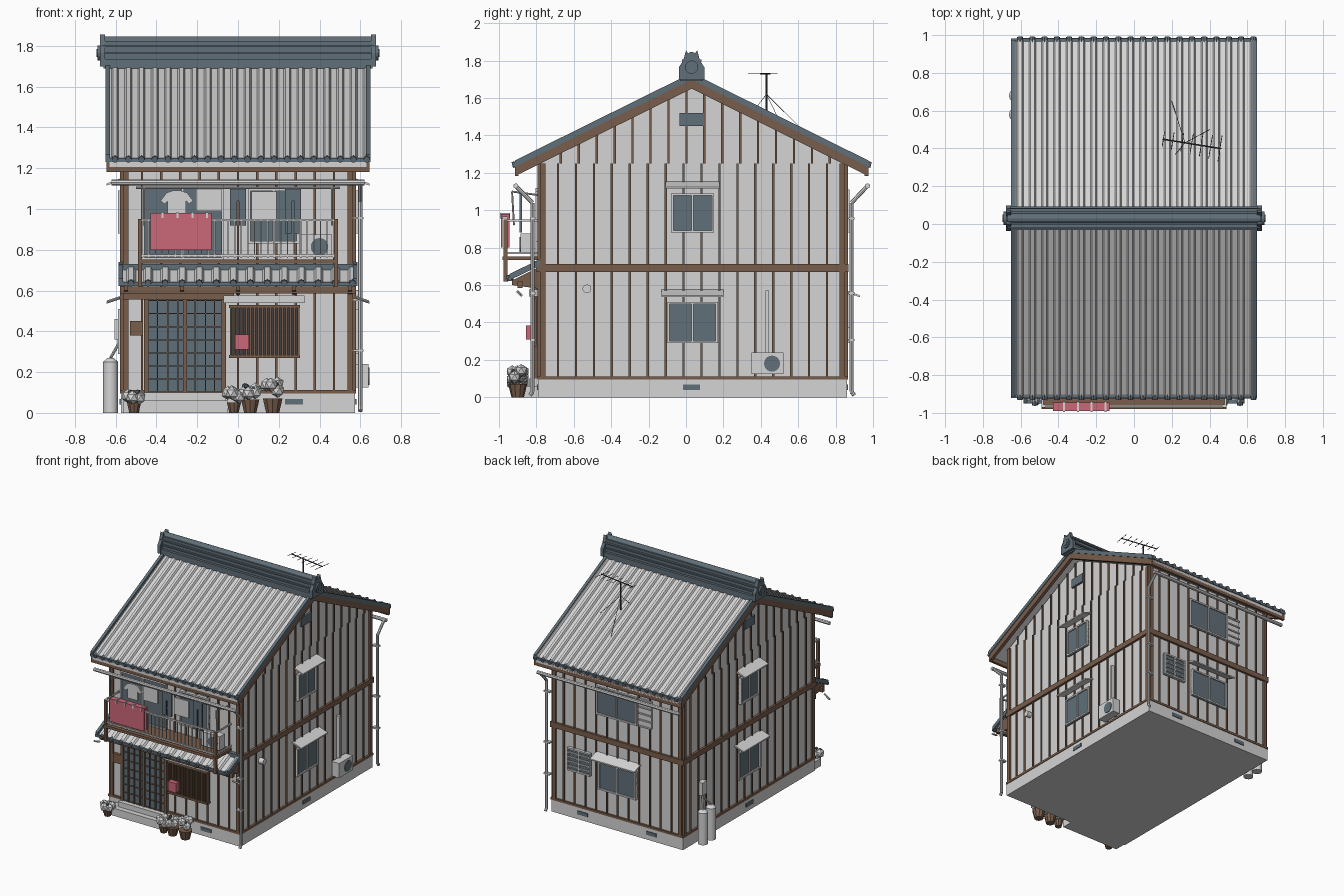
import bpy, bmesh, random
from math import pi, sin, cos
from mathutils import Vector, Matrix

random.seed(4)
if "Cube" in bpy.data.objects:
    bpy.data.objects.remove(bpy.data.objects["Cube"])


def colour(name, *rgb):
    mat = bpy.data.materials.new(name)
    mat.use_nodes = True
    mat.diffuse_color = (*rgb, 1)
    mat.node_tree.nodes["Principled BSDF"].inputs["Base Color"].default_value = (*rgb, 1)
    return mat


PALE = colour("pale grey", .66, .66, .66)
SLATE = colour("slate blue", .12, .16, .19)
BROWN = colour("timber brown", .19, .11, .07)
RED = colour("soft red", .6, .14, .19)
DARK = colour("dark interior", .05, .05, .055)


class Part:
    """Collects simple solids into one object."""

    def __init__(self, name, mat, smooth=False):
        self.name, self.mat, self.smooth = name, mat, smooth
        self.bm = bmesh.new()

    def __enter__(self):
        return self

    def box(self, a, b):
        a, b = Vector(a), Vector(b)
        size = [abs(c) for c in b - a]
        bmesh.ops.create_cube(self.bm, size=1, matrix=Matrix.Translation((a + b) / 2) @ Matrix.Diagonal((*size, 1)))

    def panel(self, wall, u, d, z):
        self.box(wall(u[0], d[0], z[0]), wall(u[1], d[1], z[1]))

    def rod(self, a, b, r, r_end=None, sides=8):
        a, b = Vector(a), Vector(b)
        turn = (b - a).to_track_quat('Z', 'Y').to_matrix().to_4x4()
        bmesh.ops.create_cone(self.bm, cap_ends=True, segments=sides, radius1=r, radius2=r if r_end is None else r_end,
                              depth=(b - a).length, matrix=Matrix.Translation((a + b) / 2) @ turn)

    def pipe(self, points, r):
        for a, b in zip(points, points[1:]):
            self.rod(a, b, r)

    def prism(self, outline, shift):
        face = self.bm.faces.new([self.bm.verts.new(p) for p in outline])
        grown = bmesh.ops.extrude_face_region(self.bm, geom=[face], use_keep_orig=True)["geom"]
        bmesh.ops.translate(self.bm, vec=shift, verts=[v for v in grown if isinstance(v, bmesh.types.BMVert)])

    def __exit__(self, *_):
        bmesh.ops.recalc_face_normals(self.bm, faces=self.bm.faces)
        mesh = bpy.data.meshes.new(self.name)
        self.bm.to_mesh(mesh)
        self.bm.free()
        mesh.materials.append(self.mat)
        obj = bpy.data.objects.new(self.name, mesh)
        bpy.context.collection.objects.link(obj)
        if self.smooth:
            bpy.ops.object.select_all(action='DESELECT')
            obj.select_set(True)
            bpy.context.view_layer.objects.active = obj
            bpy.ops.object.shade_smooth_by_angle()


# Main dimensions, and walls as (along, outward, up) mappings
W, F, B, RIDGE, TOP = .565, -.78, .85, .03, 1.71
def left(u, d, z): return (W + d, u, z)
def right(u, d, z): return (-W - d, u, z)
def front(u, d, z): return (u, F - d, z)
def back(u, d, z): return (u, B + d, z)
def roof_z(y): return TOP - .495 * abs(y - RIDGE)


# Shell and base
with Part("wall_shell", PALE) as p:
    low = roof_z(F) - .05
    outline = [(F, .1), (B, .1), (B, roof_z(B) - .05), (RIDGE, TOP - .05), (F, low)]
    p.prism([(-W, y, z) for y, z in outline], (2 * W, 0, 0))
with Part("foundation", PALE) as p:
    p.box((-W - .01, F - .01, 0), (W + .01, B + .01, .1))
    p.box((-W, F - .1, 0), (-.05, F, .06))
    p.box((-.46, F - .06, .06), (-.06, F, .1))

# Timber frame and battens
with Part("timber_frame", BROWN) as p:
    for wall, u0, u1 in ((left, F, B), (right, F, B), (front, -W, W), (back, -W, W)):
        p.panel(wall, (u0 - .015, u1 + .015), (0, .015), (.095, .112))
        p.panel(wall, (u0 - .015, u1 + .015), (0, .018), (.67, .712))
        for u in (u0, u1 - .028):
            p.panel(wall, (u, u + .028), (0, .015), (.1, 1.25))
        count = round((u1 - u0) / .096)
        for i in range(1, count):
            u = u0 + (u1 - u0) * i / count
            p.panel(wall, (u - .006, u + .006), (0, .009), (.1, 1.25))
            if wall in (left, right):
                u += .015
                p.panel(wall, (u - .006, u + .006), (0, .009), (1.25, roof_z(u) - .05))


# Tiled slopes
def tiled_slope(name, half, count, eave, ridge):
    (ey, ez), (ry, rz) = eave, ridge
    step, rise = 2 * half / count, .016
    with Part(name + "_tiles", PALE) as p:
        rows = []
        for i in range(count):
            for f, h in ((0, 0), (.45, 0), (.57, 1), (.88, 1)):
                x = -half + (i + f) * step
                rows.append([p.bm.verts.new((x, y, z + h * rise)) for y, z in (eave, ridge)])
        for a, b in zip(rows, rows[1:]):
            p.bm.faces.new((a[0], b[0], b[1], a[1]))
    out = -1 if ey < ry else 1
    with Part(name + "_eave_caps", SLATE) as p:
        p.box((-half, ey - .012 * out, ez - .012), (half, ey + .006 * out, ez + .007))
        for i in range(count):
            x = -half + (i + .72) * step
            p.rod((x, ey - .02 * out, ez + .008), (x, ey + .014 * out, ez), .016)
    with Part(name + "_edge_tiles", SLATE) as p:
        for s in (-1, 1):
            p.prism([(s * half, y, z + h) for (y, z), h in ((eave, -.01), (ridge, -.01), (ridge, .024), (eave, .024))],
                    (-s * .022, 0, 0))


for name, y in (("front_roof", -.915), ("back_roof", .975)):
    tiled_slope(name, .65, 20, (y, roof_z(y)), (RIDGE, TOP))
    out = -1 if y < 0 else 1
    with Part(name + "_deck", PALE) as p:
        p.prism([(-.63, y, roof_z(y) - .035), (-.63, RIDGE, TOP - .035), (-.63, RIDGE, TOP - .005), (-.63, y, roof_z(y) - .005)],
                (1.26, 0, 0))
    with Part(name + "_barge_boards", BROWN) as p:
        for s in (-1, 1):
            p.prism([(s * .645, y, roof_z(y) - .06), (s * .645, RIDGE, TOP - .06), (s * .645, RIDGE, TOP - .008),
                     (s * .645, y, roof_z(y) - .008)], (-s * .025, 0, 0))
        p.box((-.645, y, roof_z(y) - .06), (.645, y - out * .02, roof_z(y) - .01))

# Ridge with end ornaments
with Part("roof_ridge", SLATE) as p:
    for half, wide, z0, z1 in ((.66, .062, 1.69, 1.735), (.665, .042, 1.735, 1.76), (.67, .055, 1.76, 1.77),
                               (.665, .042, 1.77, 1.795), (.67, .052, 1.795, 1.805), (.665, .036, 1.8, 1.825)):
        p.box((-half, RIDGE - wide, z0), (half, RIDGE + wide, z1))
    p.rod((-.67, RIDGE, 1.82), (.67, RIDGE, 1.82), .027, sides=12)
with Part("ridge_ornaments", SLATE) as p:
    half = [(.068, 1.7), (.068, 1.765), (.045, 1.8), (.03, 1.855), (.012, 1.83)]
    outline = [(RIDGE + y, z) for y, z in half] + [(RIDGE - y, z) for y, z in reversed(half)]
    for s in (-1, 1):
        p.prism([(s * .652, y, z) for y, z in outline], (s * .026, 0, 0))
        p.rod((s * .67, RIDGE, 1.765), (s * .69, RIDGE, 1.765), .036, sides=12)
        p.rod((s * .68, RIDGE, 1.765), (s * .695, RIDGE, 1.765), .02, sides=12)


# Windows with optional awnings
def window(name, wall, u, z, awning=False, grid=0):
    (u0, u1), (z0, z1) = u, z
    with Part(name + "_glass", SLATE) as p:
        p.panel(wall, u, (0, .014), z)
    with Part(name + "_frame", PALE) as p:
        for a in (u0, (u0 + u1 - .012) / 2, u1 - .012):
            p.panel(wall, (a, a + .012), (0, .024), z)
        for a in (z0, z1 - .012):
            p.panel(wall, u, (0, .024), (a, a + .012))
        for i in range(grid):
            a = z0 + (z1 - z0) * (i + 1) / (grid + 1)
            p.panel(wall, u, (.014, .024), (a - .005, a + .005))
        if awning:
            side = [(0, .065), (.08, .035), (.08, .025), (0, .052)]
            a = Vector(wall(u0 - .03, 0, 0))
            p.prism([wall(u0 - .03, d, z1 + h) for d, h in side], Vector(wall(u1 + .03, 0, 0)) - a)


for side, wall in (("left", left), ("right", right)):
    window(side + "_upper_window", wall, (-.08, .15), (.88, 1.09), True)
    window(side + "_lower_window", wall, (-.1, .17), (.29, .51), True)
    with Part(side + "_vents", SLATE) as p:
        p.panel(wall, (-.035, .095), (0, .016), (1.45, 1.52))
        p.panel(wall, (-.015, .075), (0, .016), (.04, .068))
window("back_upper_window", back, (-.18, .18), (.88, 1.11))
window("back_lower_window", back, (-.17, .16), (.29, .51), True)
window("back_small_window", back, (.23, .43), (.37, .55), grid=4)
window("balcony_door", front, (-.47, -.07), (.75, 1.12))
window("balcony_window", front, (.05, .3), (.83, 1.1))
with Part("back_shutter_box", PALE) as p:
    for i in range(5):
        p.panel(back, (-.3, -.19), (0, .02), (.88 + i * .05, .89 + i * .05))
    p.panel(back, (-.3, -.19), (0, .012), (.88, 1.1))
with Part("base_vents", SLATE) as p:
    p.panel(front, (.23, .32), (0, .016), (.04, .068))
    for x in (-.3, .3):
        p.panel(back, (x - .045, x + .045), (0, .016), (.04, .068))

# Entrance door and lattice window
with Part("entrance_glass", SLATE) as p:
    p.panel(front, (-.45, -.07), (0, .016), (.1, .56))
with Part("entrance_woodwork", BROWN) as p:
    for i, x in enumerate((-.45, -.395, -.345, -.295, -.26, -.21, -.16, -.115, -.07)):
        t = .01 if i in (0, 4, 8) else .003
        p.panel(front, (x - t, x + t), (0, .03), (.1, .56))
    for i in range(8):
        p.panel(front, (-.45, -.07), (0, .024), (.1 + i * .064, .105 + i * .064))
    p.panel(front, (-W, -.02), (0, .04), (.555, .6))
    p.panel(front, (-.53, -.465), (0, .025), (.38, .45))
with Part("lattice_interior", DARK) as p:
    p.panel(front, (-.04, .3), (0, .014), (.27, .53))
with Part("lattice_bars", BROWN) as p:
    for i in range(18):
        x = -.04 + i * .0195
        p.panel(front, (x, x + .009), (.02, .04), (.27, .53))
    for z in (.27, .515):
        p.panel(front, (-.045, .305), (0, .042), (z, z + .015))
with Part("lattice_hood", PALE) as p:
    p.panel(front, (-.07, .325), (0, .06), (.54, .575))
with Part("letter_box", RED) as p:
    p.panel(front, (-.015, .055), (.03, .075), (.31, .385))

# Pent roof over the entrance
tiled_slope("pent_roof", .585, 14, (-.945, .635), (F, .715))
with Part("pent_roof_ridge", SLATE) as p:
    p.box((-.585, F, .7), (.585, F - .03, .73))
with Part("pent_roof_timber", BROWN) as p:
    p.box((-.58, -.9, .585), (.58, -.875, .62))
    for i in range(5):
        p.prism([(-.56 + i * .275, y, z) for y, z in ((F, .58), (F, .7), (-.93, .625), (-.93, .6))], (.02, 0, 0))

# Balcony
with Part("balcony_timber", BROWN) as p:
    p.box((-.49, -.98, .733), (.49, F, .753))
    for x in (-.48, .48):
        p.box((x - .01, -.975, .62), (x + .01, -.955, .95))
with Part("balcony_railing", PALE) as p:
    for z in (.765, .94):
        p.box((-.49, -.97, z), (.49, -.958, z + .011))
        for x in (-.485, .485):
            p.box((x - .005, -.965, z), (x + .005, F, z + .011))
    for i in range(30):
        x = -.47 + i * .0324
        p.box((x - .003, -.967, .76), (x + .003, -.961, .945))
with Part("hanging_quilt", RED) as p:
    for y in (-.985, -.95):
        p.box((-.43, y - .005, .8), (-.13, y + .005, .975))
    p.box((-.43, -.99, .965), (-.13, -.945, .98))
with Part("quilt_pegs", PALE) as p:
    for i in range(4):
        p.box((-.375 + i * .073, -.994, .955), (-.365 + i * .073, -.94, .985))

# Washing on a pole
Y = -.89
with Part("washing_pole", PALE) as p:
    p.rod((-.5, Y, 1.105), (.5, Y, 1.105), .006)
    for x in (-.46, .46):
        p.pipe([(x, F, 1.08), (x, -.93, 1.1), (x, -.92, .92)], .005)
with Part("white_washing", PALE) as p:
    half = [(.02, 1.09), (.05, 1.08), (.08, 1.04), (.06, 1.025), (.045, 1.04), (.045, .97)]
    p.prism([(-.3 + x, Y, z) for x, z in half] + [(-.3 - x, Y, z) for x, z in reversed(half)], (0, .012, 0))
    p.box((-.205, Y, .99), (-.08, Y + .012, 1.105))
    p.box((.065, Y, .95), (.19, Y + .012, 1.085))
with Part("hanging_trousers", SLATE) as p:
    for x, z in ((0, .92), (.27, .88)):
        p.box((x - .04, Y, 1.04), (x + .04, Y + .012, 1.1))
        for s in (-1, 1):
            p.box((x + s * .006, Y, z), (x + s * .04, Y + .012, 1.04))

# Air conditioners, pipes and gutters
with Part("air_conditioners", PALE) as p:
    p.panel(left, (.35, .52), (.01, .075), (.125, .24))
    p.panel(left, (.425, .445), (0, .025), (.24, .57))
    p.box((.3, -.885, .765), (.46, -.82, .875))
with Part("air_conditioner_fans", SLATE, True) as p:
    p.rod((W + .07, .46, .18), (W + .079, .46, .18), .043, sides=20)
    p.rod((.4, -.88, .815), (.4, -.889, .815), .043, sides=20)
with Part("gutters_and_downpipes", PALE, True) as p:
    for s, eave, foot in ((-1, -.91, -.82), (1, .97, .885)):
        p.rod((-.62, eave, 1.13), (.62, eave, 1.13), .014)
        p.pipe([(.6, eave, 1.13), (.6, foot, 1.04), (.6, foot, .03), (.6, foot + s * .015, .01)], .011)
        for z in (.3, .55, .95):
            p.box((W, foot - .015, z), (.615, foot + .015, z + .012))
    for s in (-1, 1):
        p.pipe([(s * .58, -.9, .565), (s * .64, -.88, .545)], .007)
with Part("side_meter", PALE, True) as p:
    p.rod((W, -.53, .58), (W + .04, -.53, .58), .023, sides=14)
with Part("gas_cylinders", PALE, True) as p:
    for y in (.58, .68):
        p.rod((-.625, y, 0), (-.625, y, .25), .037, sides=16)
        p.rod((-.625, y, .25), (-.625, y, .27), .037, .015, sides=16)
        p.pipe([(-.625, y, .27), (-.585, .63, .34), (-.585, .63, .46)], .007)
    p.panel(right, (.6, .66), (0, .04), (.36, .46))

# Potted plants
pots = [(-.51, .1), (-.02, .1), (.06, .13), (.17, .14)]
with Part("plant_pots", BROWN) as p:
    for x, h in pots:
        p.rod((x, -.9, 0), (x, -.9, h / 2), h * .24, h * .36, 10)
for name, mat, r in (("pale_leaves", PALE, .034), ("dark_leaves", SLATE, .014)):
    with Part(name, mat) as p:
        for x, h in pots:
            for i in range(5):
                a = i * 2 * pi / 5 + r * 20
                spot = (x + .03 * cos(a), -.9 + .03 * sin(a), h * random.uniform(.7, 1.05))
                bmesh.ops.create_icosphere(p.bm, subdivisions=1, radius=r, matrix=Matrix.Translation(spot))

# Roof aerial
with Part("roof_aerial", DARK) as p:
    mast = Vector((.27, .43, 1.73))
    p.rod((.27, .43, 1.48), mast, .005)
    along, across = Vector((.31, -.05, 0)), Vector((.013, .08, 0))
    p.rod(mast - along * .38, mast + along * .62, .004)
    for i in range(7):
        c = mast + along * (i / 6.2 - .37)
        p.rod(c - across * (.5 + i * .06), c + across * (.5 + i * .06), .002, sides=5)
    for x, y in ((.2, .65), (.22, .37), (.4, .5)):
        p.rod((.27, .43, 1.62), (x, y, roof_z(y)), .0015, sides=4)
